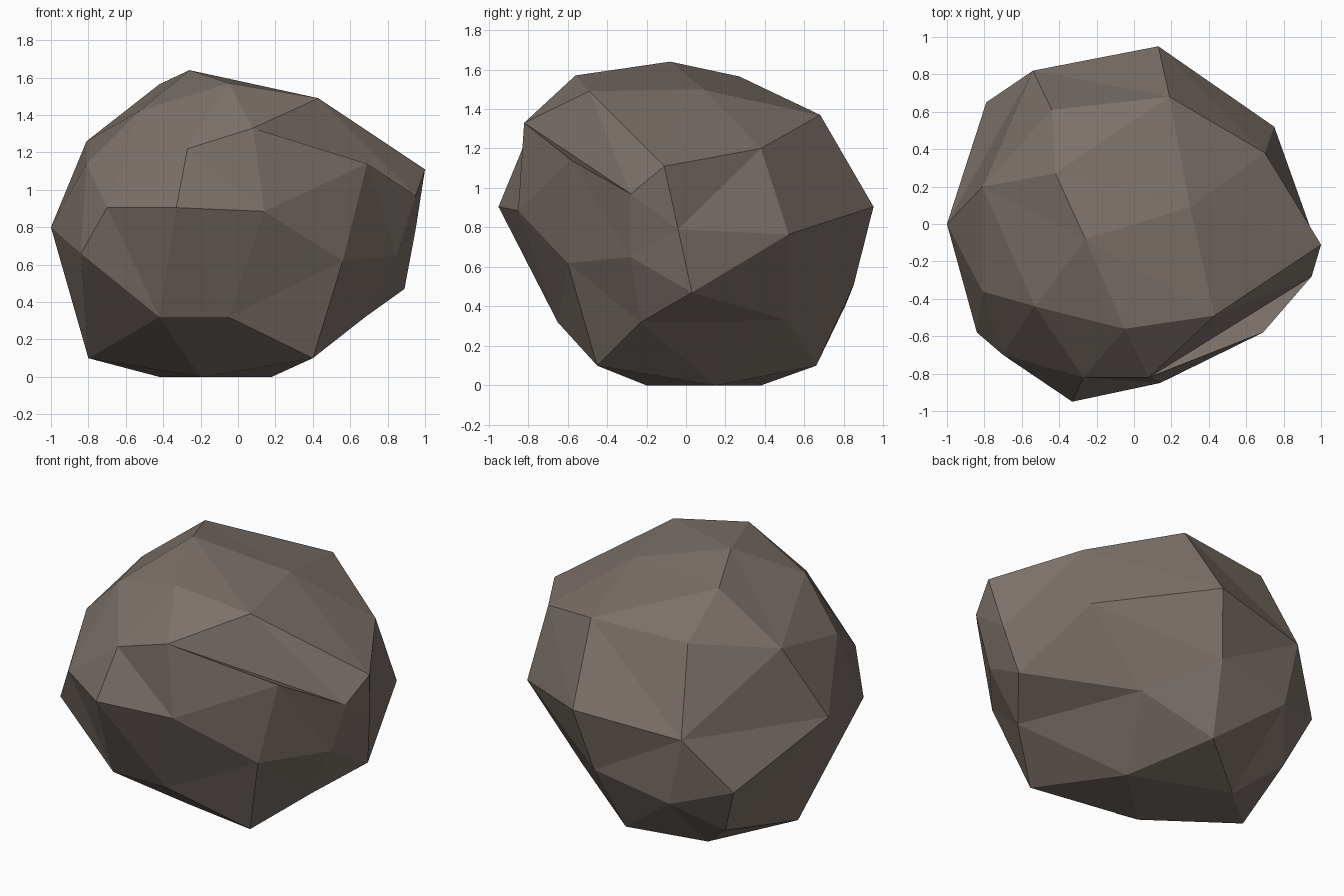
import bpy, bmesh
from itertools import combinations

if "Cube" in bpy.data.objects:
    bpy.data.objects.remove(bpy.data.objects["Cube"])

# Boulder = a distorted icosahedron subdivided once.
# The twelve main corners, from the base to the crown
corners = {
    "o": (0.40, -0.45, 0.10), "r": (-0.80, 0.02, 0.10), "z": (-0.04, 0.66, 0.10),
    "m": (0.89, 0.03, 0.47), "e": (-0.33, -0.95, 0.905), "c": (-0.79, 0.65, 0.51),
    "h": (0.69, -0.58, 1.14), "f": (-0.81, -0.36, 1.14), "w": (0.13, 0.95, 0.905),
    "i": (1.00, -0.11, 1.11), "a": (-0.05, -0.56, 1.57), "u": (-0.42, 0.27, 1.565),
}

# The displaced middle of each edge between two corners
middles = {
    "oz": (0.18, 0.15, 0.0), "or": (-0.20, -0.20, 0.0), "rz": (-0.42, 0.38, 0.0),
    "om": (0.68, -0.23, 0.32), "zm": (0.37, 0.51, 0.33), "oe": (-0.05, -0.65, 0.32),
    "re": (-0.42, -0.65, 0.32), "zc": (-0.45, 0.81, 0.41), "rc": (-0.66, 0.55, 0.20),
    "oh": (0.56, -0.60, 0.62), "rf": (-0.84, -0.58, 0.66), "zw": (0.05, 0.85, 0.51),
    "hm": (0.85, -0.28, 0.65), "he": (0.14, -0.85, 0.885), "ef": (-0.70, -0.70, 0.905),
    "fc": (-1.00, 0.0, 0.80), "cw": (-0.54, 0.82, 0.84), "wm": (0.75, 0.52, 0.765),
    "mi": (0.95, -0.04, 0.79), "ea": (-0.27, -0.82, 1.22), "cu": (-0.44, 0.61, 1.35),
    "hi": (0.95, -0.28, 0.97), "ha": (0.08, -0.82, 1.33), "fa": (-0.53, -0.44, 1.42),
    "fu": (-0.81, 0.20, 1.26), "wu": (0.19, 0.68, 1.37), "wi": (0.70, 0.38, 1.20),
    "ia": (0.43, -0.49, 1.49), "iu": (0.30, 0.09, 1.50), "au": (-0.26, -0.08, 1.64),
}

bm = bmesh.new()
verts = {frozenset(k): bm.verts.new(p) for k, p in {**corners, **middles}.items()}


def V(key):
    return verts[frozenset(key)]


# Every three mutually joined corners make one side, split into four facets
for a, b, c in combinations(corners, 3):
    if all(frozenset(p) in verts for p in (a + b, b + c, a + c)):
        ab, bc, ca = V(a + b), V(b + c), V(a + c)
        for tri in ((V(a), ab, ca), (V(b), bc, ab), (V(c), ca, bc), (ab, bc, ca)):
            bm.faces.new(tri)
bmesh.ops.recalc_face_normals(bm, faces=bm.faces[:])

# Turn a few facet diagonals on the back left
for p, q in (("c", "cu"), ("cu", "fc"), ("rf", "rc")):
    edge = bm.edges.get((V(p), V(q)))
    if edge:
        bmesh.utils.edge_rotate(edge, True)
bmesh.ops.recalc_face_normals(bm, faces=bm.faces[:])

# Flat-shaded boulder in one stone colour
mesh = bpy.data.meshes.new("boulder")
bm.to_mesh(mesh)
bm.free()
stone = bpy.data.materials.new("brown stone")
stone.diffuse_color = (0.2, 0.165, 0.142, 1)
stone.use_nodes = True
stone.node_tree.nodes["Principled BSDF"].inputs["Base Color"].default_value = stone.diffuse_color
mesh.materials.append(stone)
boulder = bpy.data.objects.new("boulder", mesh)
bpy.context.collection.objects.link(boulder)
